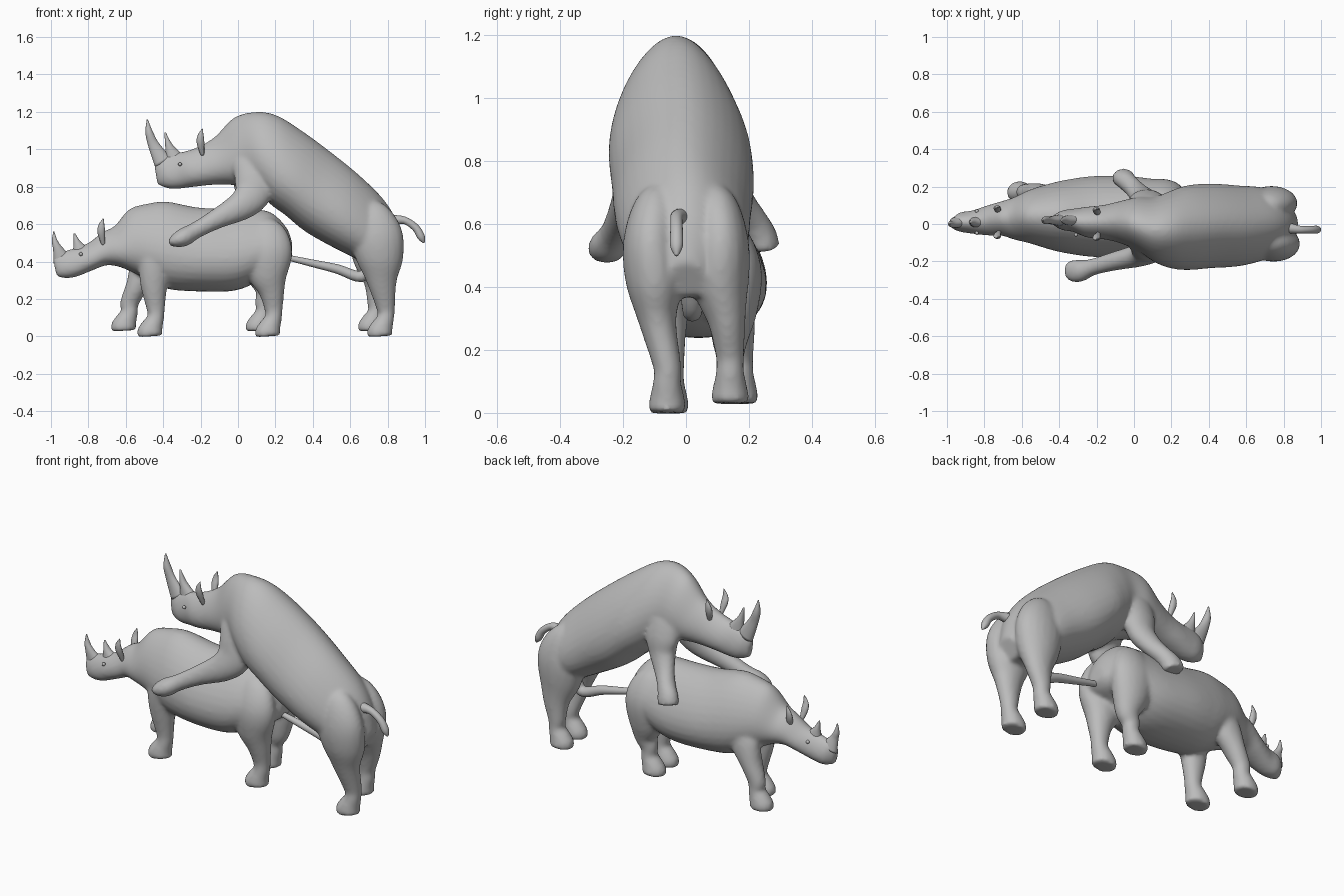
import bpy
import math
from mathutils import Vector

cube = bpy.data.objects.get("Cube")
if cube:
    bpy.data.objects.remove(cube)

hide = bpy.data.materials.new("grey_hide")
hide.use_nodes = True
hide.diffuse_color = (0.5, 0.5, 0.5, 1)
hide.node_tree.nodes["Principled BSDF"].inputs["Base Color"].default_value = hide.diffuse_color


def smooth_stations(stations, steps=5):
    """Catmull-Rom interpolation of rows of numbers."""
    rows = [[value / 100 for value in row] for row in stations]
    ends = [rows[0]] + rows + [rows[-1]]
    result = []
    for i in range(len(rows) - 1):
        for k in range(steps):
            t = k / steps
            result.append([
                b + 0.5 * t * (c - a + t * (2*a - 5*b + 4*c - d + t * (3*(b - c) + d - a)))
                for a, b, c, d in zip(*ends[i:i + 4])])
    return result + [rows[-1]]


def make_object(name, rings):
    """Skin a list of rings and close both ends."""
    n = len(rings[0])
    verts = [p for ring in rings for p in ring]
    faces = [list(range(n))[::-1], list(range(len(verts) - n, len(verts)))]
    for r in range(len(rings) - 1):
        for k in range(n):
            j = (k + 1) % n
            faces.append([r*n + k, r*n + j, (r+1)*n + j, (r+1)*n + k])
    mesh = bpy.data.meshes.new(name)
    mesh.from_pydata(verts, [], faces)
    mesh.materials.append(hide)
    obj = bpy.data.objects.new(name, mesh)
    bpy.context.collection.objects.link(obj)
    bpy.ops.object.select_all(action="DESELECT")
    obj.select_set(True)
    bpy.context.view_layer.objects.active = obj
    bpy.ops.object.mode_set(mode="EDIT")
    bpy.ops.mesh.select_all(action="SELECT")
    bpy.ops.mesh.normals_make_consistent(inside=False)
    bpy.ops.object.mode_set(mode="OBJECT")
    bpy.ops.object.shade_smooth()
    return obj


def circle(n):
    return [(math.cos(math.tau * k / n), math.sin(math.tau * k / n)) for k in range(n)]


def trunk(name, stations):
    """Loft from rows of: back x, back z, belly x, belly z, centre y, half width."""
    rings = []
    for tx, tz, bx, bz, y, w in smooth_stations(stations):
        top, low = Vector((tx, y, tz)), Vector((bx, y, bz))
        mid, half = (top + low) / 2, (top - low) / 2
        rings.append([mid + half * s + Vector((0, w * c * (1 - 0.25 * s), 0))
                      for c, s in circle(32)])
    return make_object(name, rings)


def limb(name, stations, sides=20):
    """Tube from rows of: x, y, z, radius along the body, radius across it."""
    rows = smooth_stations(stations)
    points = [Vector(row[:3]) for row in rows]
    rings = []
    for i, row in enumerate(rows):
        along = (points[min(i + 1, len(rows) - 1)] - points[max(i - 1, 0)]).normalized()
        u = Vector((0, 1, 0)).cross(along).normalized()
        v = along.cross(u)
        rings.append([points[i] + u * c * row[3] + v * s * row[4] for c, s in circle(sides)])
    return make_object(name, rings)


def leg(name, x, y, z, upper):
    """Leg from its thigh rows down to an ankle and a flared foot standing at x, y, z."""
    return limb(name, upper + [
        (x + 2, y, z + 15, 5, 4.5), (x + 2, y, z + 10, 4.5, 4.5),
        (x, y, z + 5, 6, 5.5), (x - 1, y, z + 2, 7, 6), (x - 1, y, z, 6.5, 5.5)])


def fuse(name, parts):
    """Blend trunk and legs into one continuous skin."""
    bpy.ops.object.select_all(action="DESELECT")
    for part in parts:
        part.select_set(True)
    body = parts[0]
    bpy.context.view_layer.objects.active = body
    bpy.ops.object.join()
    body.name = name
    remesh = body.modifiers.new("skin", "REMESH")
    remesh.mode = "VOXEL"
    remesh.voxel_size = 0.011
    remesh.use_smooth_shade = True
    relax = body.modifiers.new("relax", "SMOOTH")
    relax.factor = 0.5
    relax.iterations = 8


def head_details(prefix, x, y, z):
    """Ears and eyes, placed from the middle of the ear line."""
    for side, label in ((1, "left"), (-1, "right")):
        limb(f"{prefix}_{label}_ear", [
            (x + 1, y + 5 * side, z - 5, 1, 1),
            (x, y + 7 * side, z + 1, 2, 1.5),
            (x, y + 8 * side, z + 5, 1.7, 1),
            (x + 1, y + 8 * side, z + 9, .2, .2)], 10)
        bpy.ops.mesh.primitive_uv_sphere_add(
            segments=12, ring_count=8, radius=0.01,
            location=((x - 11) / 100, (y + 5.8 * side) / 100, (z - 10) / 100))
        eye = bpy.context.object
        eye.name = f"{prefix}_{label}_eye"
        eye.data.materials.append(hide)
        bpy.ops.object.shade_smooth()


# Standing animal: trunk with neck and head
standing = [trunk("standing_trunk", [
    (-99, 42, -97, 32, 0, 2), (-95, 45, -92, 31, 1, 5), (-88, 47, -86, 32, 1, 6),
    (-80, 50, -76, 36, 2, 8), (-72, 56, -70, 38, 3, 9), (-66, 59, -63, 37, 3, 11),
    (-58, 68, -54, 33, 4, 14), (-48, 71, -44, 28, 4, 17), (-38, 72, -36, 25, 4, 19),
    (-22, 69, -22, 24, 4, 21), (-5, 68, -5, 24, 4, 21), (8, 68, 6, 27, 4, 20),
    (18, 66, 16, 34, 4, 18), (26, 58, 25, 38, 4, 12), (29, 50, 29, 42, 4, 5)])]

# Standing animal: legs
standing += [
    leg("front_right_leg", -46, -5, 0, [(-43, -2, 58, 3, 2), (-43, -5, 52, 8, 5),
                                        (-44, -7, 42, 9, 6), (-45, -6, 29, 7.5, 6)]),
    leg("front_left_leg", -60, 17, 3, [(-45, 9, 56, 3, 2), (-46, 12, 48, 8, 5),
                                       (-49, 15, 38, 9, 6), (-54, 16, 27, 6, 6)]),
    leg("rear_right_leg", 17, -5, 0, [(15, -1, 62, 4, 3), (15, -5, 57, 10, 6),
                                      (16, -8, 46, 13, 8), (16, -7, 34, 11, 8),
                                      (18, -6, 24, 7, 6)]),
    leg("rear_left_leg", 12, 14, 3, [(13, 9, 62, 4, 3), (13, 13, 57, 10, 6),
                                     (14, 16, 46, 13, 8), (15, 15, 34, 11, 8),
                                     (16, 14, 24, 7, 6)])]
fuse("standing_body", standing)

# Rearing animal: trunk with neck and head
rearing = [trunk("rearing_trunk", [
    (-45, 93, -43, 81, 2, 2), (-41, 96, -37, 79, 2, 5), (-35, 98, -31, 79, 2, 6),
    (-28, 99, -23, 80, 1, 8), (-20, 102, -13, 81, 1, 9), (-12, 107, -4, 81, 1, 11),
    (-2, 117, 5, 79, 0, 14), (10, 120, 12, 76, -3, 17), (21, 118, 18, 70, -3, 20),
    (34, 110, 25, 65, -2, 22), (49, 99, 36, 56, -1, 22), (65, 86, 50, 48, -1, 21),
    (78, 73, 62, 42, 0, 19), (85, 61, 72, 37, 0, 15), (88, 48, 82, 37, 0, 7)])]

# Rearing animal: legs, the front pair resting over the other's back
rearing += [
    limb("front_right_leg", [(5, -6, 100, 3, 2), (6, -10, 95, 9, 5), (8, -13, 86, 10, 6),
                             (8, -15, 77, 10, 6), (2, -17, 70, 8, 6), (-11, -20, 63, 5.5, 5),
                             (-22, -23, 57, 4.5, 4.5), (-29, -25, 53, 5, 6),
                             (-34, -25, 51, 3.5, 5.5), (-37, -25, 50, 1.5, 3)]),
    limb("front_left_leg", [(5, 6, 100, 3, 2), (6, 9, 95, 9, 5), (7, 12, 84, 10, 6),
                            (6, 13, 75, 8, 6), (2, 17, 67, 6, 5), (-2, 21, 61, 5, 5),
                            (-5, 24, 56, 6, 5), (-6, 25, 52, 6, 5)]),
    leg("rear_right_leg", 77, -6, 0, [(70, -5, 71, 4, 3), (71, -9, 66, 10, 7),
                                      (74, -11, 54, 14, 9), (76, -10, 41, 12.5, 9),
                                      (77, -9, 29, 8, 6)]),
    leg("rear_left_leg", 72, 14, 3, [(69, 5, 71, 4, 3), (70, 9, 66, 10, 7),
                                     (73, 11, 54, 14, 9), (74, 11, 41, 12.5, 9),
                                     (75, 13, 29, 8, 6)])]
fuse("rearing_body", rearing)

# Horns
limb("standing_front_horn", [(-94, 1, 41, 5, 3), (-96.5, 0, 47, 2.5, 2),
                             (-98, 0, 51, 1.5, 1.5), (-98.5, 0, 56, .3, .3)])
limb("standing_rear_horn", [(-84, 1, 45, 5, 3), (-86, 1, 50, 2, 2), (-87.5, 1, 55, .4, .4)])
limb("rearing_front_horn", [(-40, 2, 93, 5, 3), (-45, 2, 102, 3, 2),
                            (-47.5, 2, 109, 2, 2), (-48.5, 2, 116, .3, .3)])
limb("rearing_rear_horn", [(-34, 2, 95, 5, 3), (-37, 2, 102, 2, 2), (-39, 2, 109, .4, .4)])

# Ears and eyes
head_details("standing", -73, 1, 54)
head_details("rearing", -20, 0, 102)

# Tail and underside shaft
limb("rearing_tail", [(82, -2, 62, 3, 3), (89, -3, 62, 2, 2), (95, -3, 58, 2, 2),
                      (98, -3, 53, 2, 2), (99.5, -3, 50, .5, .5)])
limb("underside_shaft", [(27, 2, 42, 1.5, 1.5), (40, 2, 39, 2, 2), (53, 2, 36, 2.5, 2.5),
                         (66, 2, 32, 3, 3), (72, 2, 40, 4, 4)])
